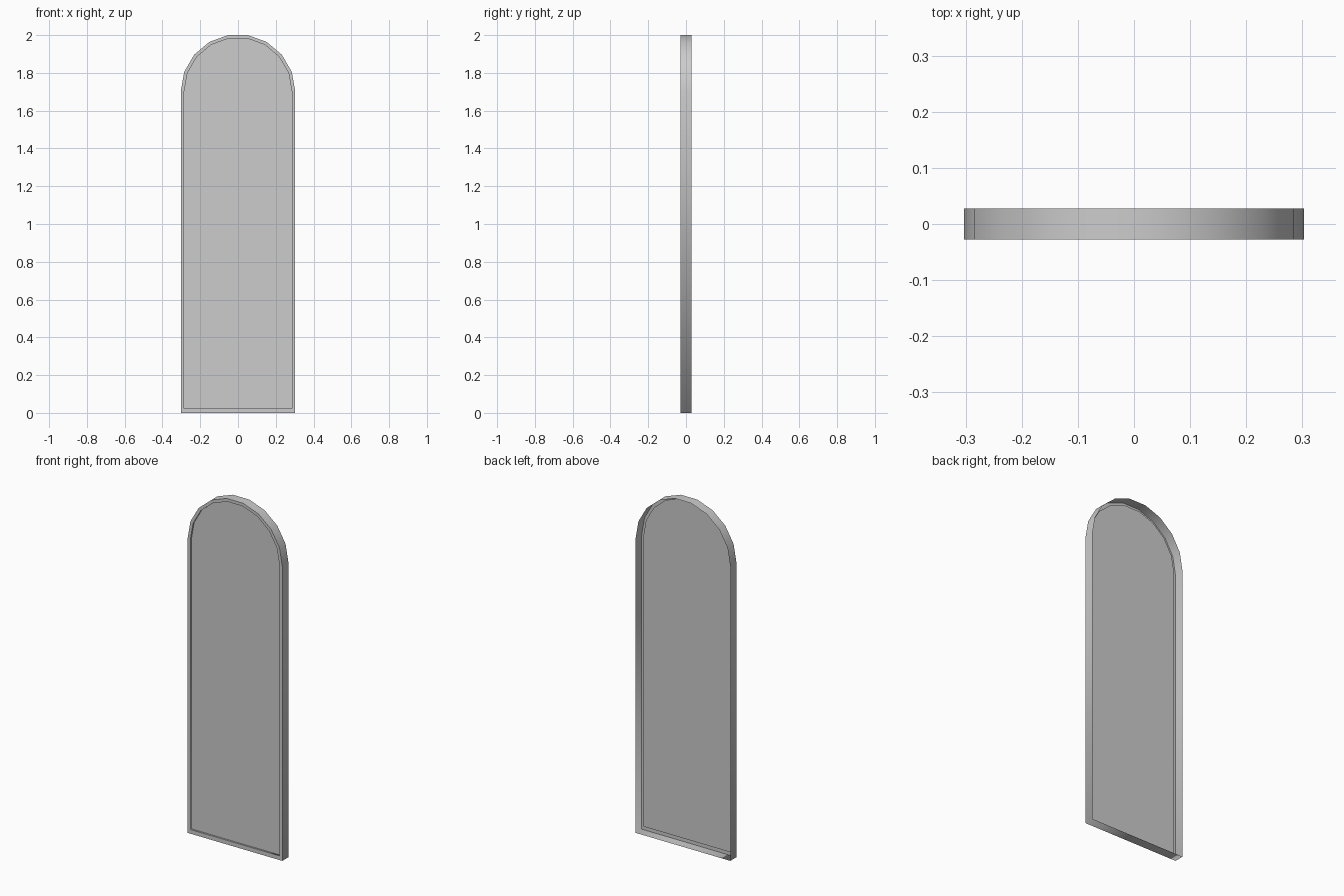
import bpy, bmesh
from math import cos, sin, radians

cube = bpy.data.objects.get("Cube")
if cube:
    bpy.data.objects.remove(cube, do_unlink=True)

RADIUS, BORDER, SILL = 0.303, 0.018, 0.024
HALF_DEPTH, RECESS = 0.028, 0.01
ARCH_Z = 2 - RADIUS * sin(radians(80))

# Plain grey material
grey = bpy.data.materials.new("light_grey")
grey.use_nodes = True
colour = (0.604, 0.604, 0.604, 1)
grey.diffuse_color = colour
grey.node_tree.nodes["Principled BSDF"].inputs["Base Color"].default_value = colour


def outline(bm, radius, bottom, y):
    """Round-topped outline with a nine-sided arch."""
    pts = [(-radius, bottom), (radius, bottom)]
    for i in range(10):
        a = radians(20 * i)
        pts.append((radius * cos(a), ARCH_Z + radius * sin(a)))
    return [bm.verts.new((x, y, z)) for x, z in pts]


def bridge(bm, a, b, smooth):
    n = len(a)
    for i in range(n):
        j = (i + 1) % n
        face = bm.faces.new((a[i], a[j], b[j], b[i]))
        face.smooth = smooth


bm = bmesh.new()
inner = RADIUS - BORDER
back = outline(bm, RADIUS, 0, HALF_DEPTH)
front = outline(bm, RADIUS, 0, -HALF_DEPTH)
lip = outline(bm, inner, SILL, -HALF_DEPTH)
recess = outline(bm, inner, SILL, -HALF_DEPTH + RECESS)

# Outer shell (open at the back), front border, recess wall and panel
bridge(bm, back, front, True)
bridge(bm, front, lip, False)
bridge(bm, lip, recess, True)
bm.faces.new(recess)
bm.normal_update()

# Keep the border and panel edges crisp
for loop in (front, lip, recess):
    for i, v in enumerate(loop):
        bm.edges.get((v, loop[(i + 1) % len(loop)])).smooth = False

mesh = bpy.data.meshes.new("arched_panel")
bm.to_mesh(mesh)
bm.free()
mesh.materials.append(grey)
panel = bpy.data.objects.new("arched_panel", mesh)
bpy.context.collection.objects.link(panel)
